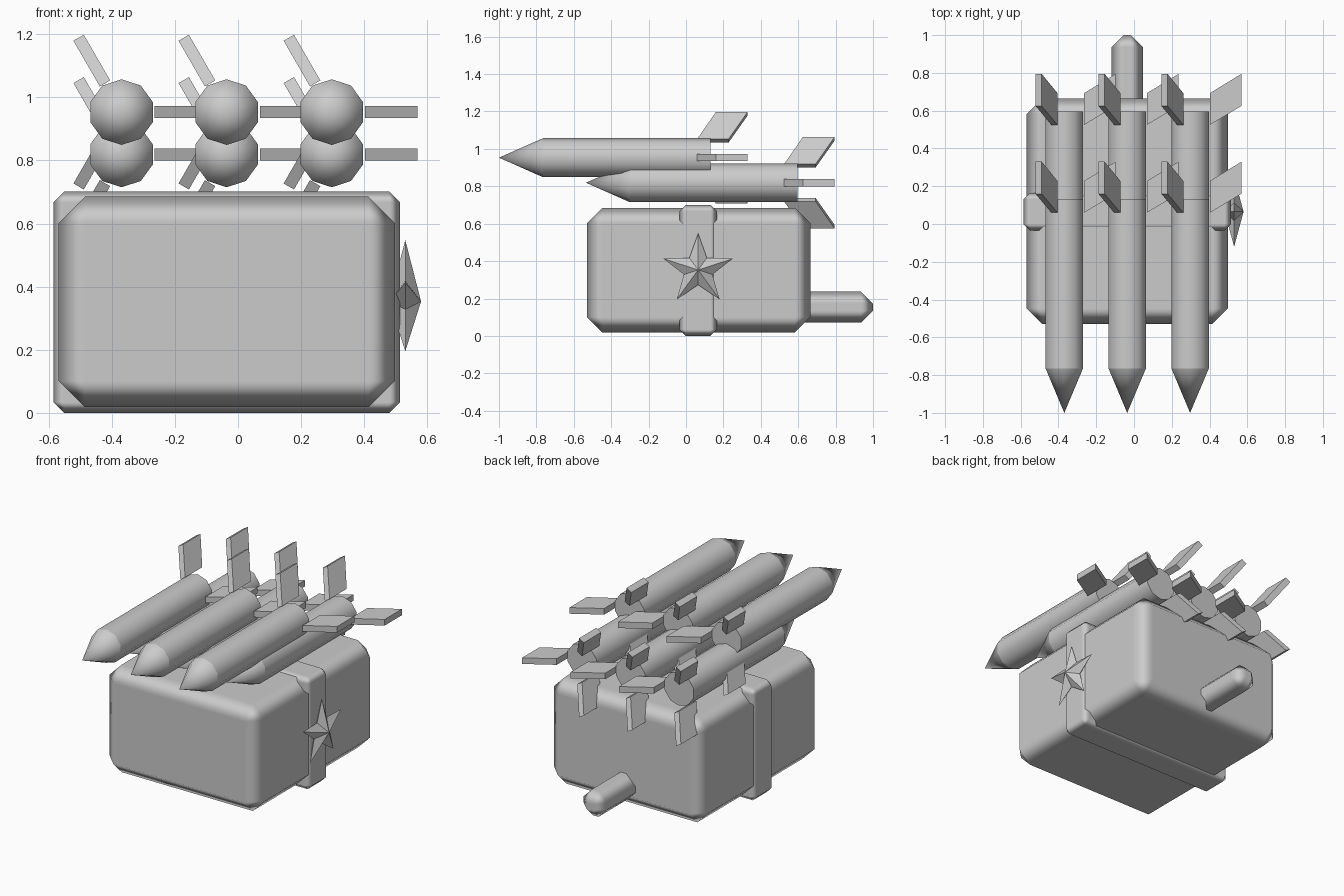
import bpy, bmesh
from math import sin, cos, pi, radians
from mathutils import Matrix, Vector

if "Cube" in bpy.data.objects:
    bpy.data.objects.remove(bpy.data.objects["Cube"])

CX = -0.036  # centre line of the pack


def finish(bm, name):
    bmesh.ops.recalc_face_normals(bm, faces=bm.faces)
    mesh = bpy.data.meshes.new(name)
    bm.to_mesh(mesh)
    bm.free()
    obj = bpy.data.objects.new(name, mesh)
    bpy.context.collection.objects.link(obj)
    return obj


def chamfered_box(name, lo, hi, width):
    lo, hi = Vector(lo), Vector(hi)
    bm = bmesh.new()
    bmesh.ops.create_cube(bm, size=1)
    bmesh.ops.scale(bm, vec=hi - lo, verts=bm.verts)
    bmesh.ops.translate(bm, vec=(lo + hi) / 2, verts=bm.verts)
    for f in bm.faces:
        f.smooth = True
    obj = finish(bm, name)
    mod = obj.modifiers.new("chamfer", 'BEVEL')
    mod.width = width
    mod.segments = 1
    mod.limit_method = 'NONE'
    mod.harden_normals = True
    return obj


# Ten-sided rocket body with a pointed nose facing -y
def rocket_body(name, loc, r=0.104, sides=10):
    bm = bmesh.new()
    rings = []
    for y in (-0.765, 0.13):
        rings.append([bm.verts.new((r * sin(2 * pi * i / sides), y, r * cos(2 * pi * i / sides)))
                      for i in range(sides)])
    tip = bm.verts.new((0, -1.0, 0))
    for i in range(sides):
        j = (i + 1) % sides
        a, b = rings
        bm.faces.new((a[i], a[j], b[j], b[i])).smooth = True
        bm.faces.new((a[i], tip, a[j])).smooth = True
    bm.faces.new(rings[1])
    for ring in rings:
        for i in range(sides):
            bm.edges.get((ring[i], ring[(i + 1) % sides])).smooth = False
    finish(bm, name).location = loc


# Three swept fins around the tail
def rocket_fins(name, loc, t=0.019):
    outline = [(0.105, 0.06), (0.272, 0.16), (0.272, 0.33), (0.105, 0.228)]
    bm = bmesh.new()
    for k in range(3):
        rot = Matrix.Rotation(radians(120 * k), 3, 'Y')
        low = [bm.verts.new(rot @ Vector((x, y, -t))) for x, y in outline]
        top = [bm.verts.new(rot @ Vector((x, y, t))) for x, y in outline]
        bm.faces.new(low)
        bm.faces.new(top)
        for i in range(4):
            j = (i + 1) % 4
            bm.faces.new((low[i], low[j], top[j], top[i]))
    finish(bm, name).location = loc


# Five-pointed star, raised to a peak on both faces
def star(name, loc, outer=0.195, inner=0.08, peak=0.05):
    bm = bmesh.new()
    rim = []
    for i in range(10):
        r = inner if i % 2 else outer
        rim.append(bm.verts.new((0, r * sin(pi * i / 5), r * cos(pi * i / 5))))
    for x in (-peak, peak):
        apex = bm.verts.new((x, 0, 0))
        for i in range(10):
            bm.faces.new((rim[i], rim[(i + 1) % 10], apex))
    finish(bm, name).location = loc


# Pack, strap around it and stub at the back
chamfered_box("pack_body", (-0.568, -0.53, 0.018), (0.497, 0.665, 0.685), 0.083)
chamfered_box("strap", (-0.585, -0.035, 0.0), (0.513, 0.165, 0.701), 0.034)
chamfered_box("back_stub", (CX - 0.083, 0.45, 0.072), (CX + 0.083, 1.0, 0.237), 0.064)
star("side_star", (0.53, 0.065, 0.353))

# Two staggered rows of three rockets
for row, (dy, z) in {"upper": (0.0, 0.953), "lower": (0.465, 0.819)}.items():
    for n in range(3):
        loc = (CX + (n - 1) * 0.333, dy, z)
        rocket_body(f"{row}_rocket_{n + 1}", loc)
        rocket_fins(f"{row}_rocket_fins_{n + 1}", loc)
